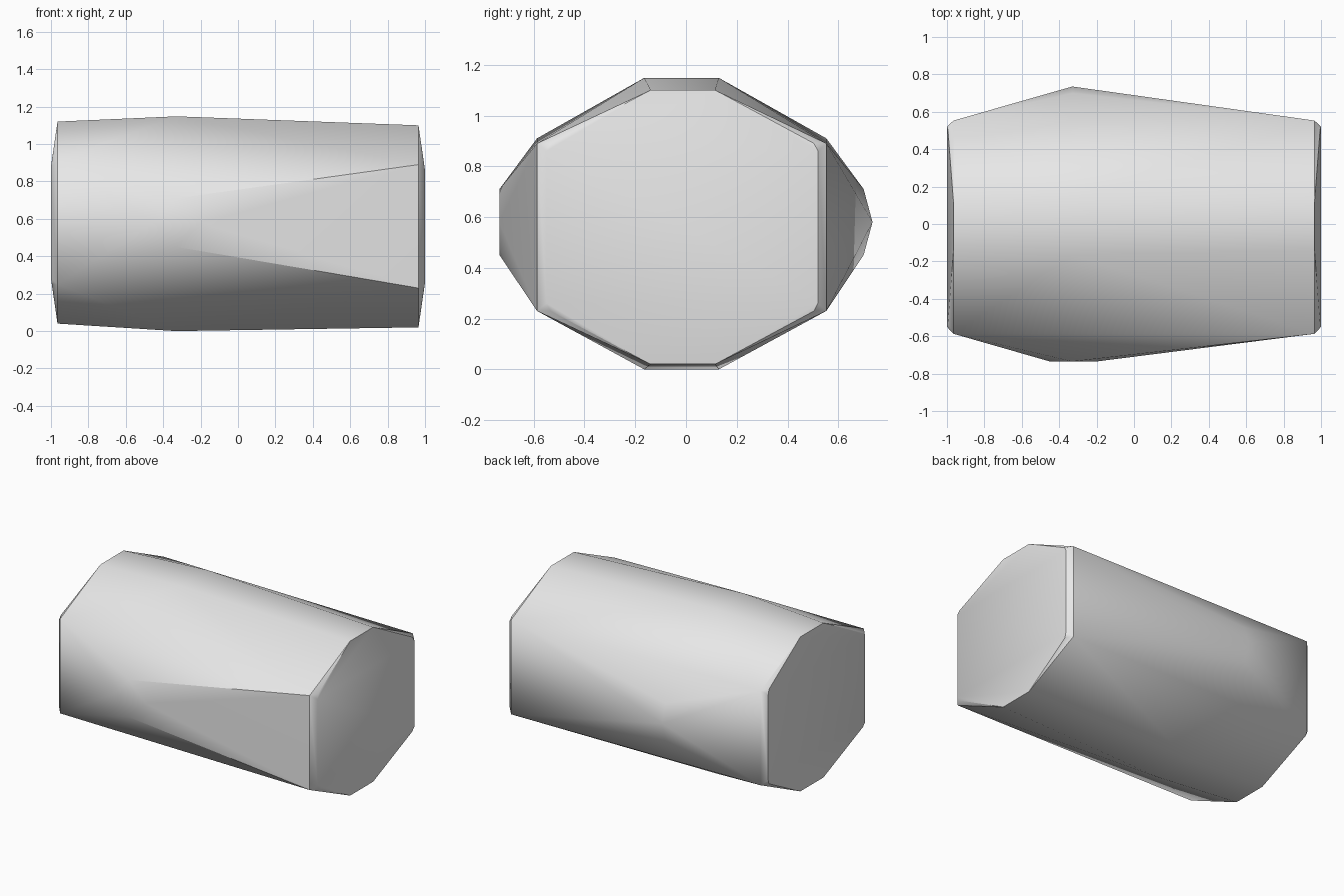
import bpy
import bmesh
import math

if "Cube" in bpy.data.objects:
    bpy.data.objects.remove(bpy.data.objects["Cube"], do_unlink=True)

# Plain grey material
grey = bpy.data.materials.new("light_grey")
grey.use_nodes = True
colour = (0.8, 0.8, 0.8, 1.0)
grey.diffuse_color = colour
grey.node_tree.nodes["Principled BSDF"].inputs["Base Color"].default_value = colour

points = []


def end_ring(side, low, high, bottom, top):
    """Chamfered octagonal end: short top and bottom, bevelled side edges."""
    rim = 0.965 * side
    for y in (-0.14, 0.115):
        points.extend([(rim, y, bottom), (rim, y, top)])
    for outer, inner in ((-0.587, -0.55), (0.553, 0.52)):
        for z, step in ((low, 0.03), (high, -0.03)):
            points.append((rim, outer, z))
            points.append((side, inner, z + step))
            points.append((0.995 * side, inner * 0.97, z))


end_ring(-1, 0.25, 0.91, 0.04, 1.12)
end_ring(1, 0.23, 0.89, 0.02, 1.10)

# Widest section, off-centre along the length
mid = -0.33
for y in (-0.165, 0.13):
    points.extend([(mid, y, 0), (mid, y, 1.148)])
for z in (0.45, 0.71):
    points.extend([(mid, -0.735, z), (mid, 0.70, z)])

# Blunt front bulge and pointed back bulge
points.extend([(-0.45, -0.735, 0.58), (-0.2, -0.735, 0.58), (mid, 0.735, 0.58)])

# Wrap the sections in one faceted skin
bm = bmesh.new()
for p in points:
    bm.verts.new(p)
hull = bmesh.ops.convex_hull(bm, input=bm.verts[:])
loose = [v for v in bm.verts if not v.link_faces]
bmesh.ops.delete(bm, geom=loose, context='VERTS')
bmesh.ops.dissolve_limit(bm, angle_limit=math.radians(0.5),
                         verts=bm.verts[:], edges=bm.edges[:])
bmesh.ops.recalc_face_normals(bm, faces=bm.faces[:])
mesh = bpy.data.meshes.new("faceted_body")
bm.to_mesh(mesh)
bm.free()
mesh.materials.append(grey)

body = bpy.data.objects.new("faceted_body", mesh)
bpy.context.collection.objects.link(body)
bpy.ops.object.select_all(action='DESELECT')
body.select_set(True)
bpy.context.view_layer.objects.active = body
bpy.ops.object.shade_smooth_by_angle(angle=math.radians(30))
